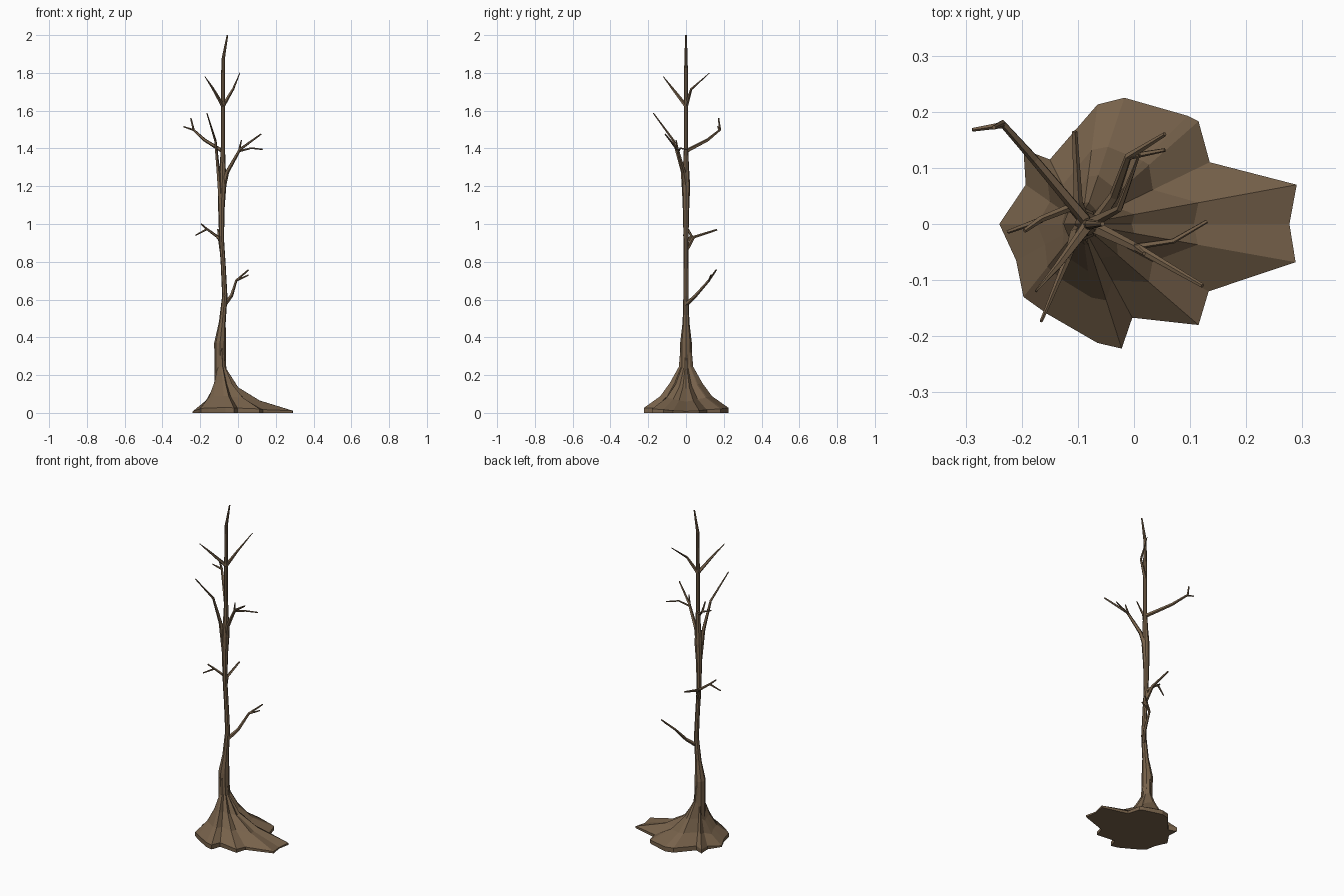
import bpy, bmesh, math
from mathutils import Vector

if "Cube" in bpy.data.objects:
    bpy.data.objects.remove(bpy.data.objects["Cube"])

bark = bpy.data.materials.new("brown bark")
bark.diffuse_color = (0.185, 0.122, 0.07, 1)
bark.use_nodes = True
bark.node_tree.nodes["Principled BSDF"].inputs["Base Color"].default_value = bark.diffuse_color


def finish(bm, name):
    bmesh.ops.recalc_face_normals(bm, faces=bm.faces)
    me = bpy.data.meshes.new(name)
    bm.to_mesh(me)
    bm.free()
    me.materials.append(bark)
    ob = bpy.data.objects.new(name, me)
    bpy.context.collection.objects.link(ob)


def bridge(bm, a, b):
    n = len(a)
    for i in range(n):
        bm.faces.new((a[i], a[(i + 1) % n], b[(i + 1) % n], b[i]))


def add_tube(bm, pts, radii, sides):
    """Tapered flat-sided tube along a polyline, with a frame carried along."""
    pts = [Vector(p) for p in pts]
    dirs = [(b - a).normalized() for a, b in zip(pts, pts[1:])]
    prev = Vector((0, 0, 1))
    u, v = Vector((1, 0, 0)), Vector((0, 1, 0))
    rings = []
    for i, (p, r) in enumerate(zip(pts, radii)):
        d = (dirs[max(i - 1, 0)] + dirs[min(i, len(dirs) - 1)]).normalized()
        q = prev.rotation_difference(d)
        u, v, prev = q @ u, q @ v, d
        angles = [2 * math.pi * k / sides for k in range(sides)]
        rings.append([bm.verts.new(p + r * (u * math.cos(a) + v * math.sin(a)))
                      for a in angles])
    for a, b in zip(rings, rings[1:]):
        bridge(bm, a, b)
    bm.faces.new(rings[0])
    bm.faces.new(rings[-1])


def branch(name, pts, r0, r1, forks=()):
    bm = bmesh.new()
    n = len(pts) - 1
    add_tube(bm, pts, [r0 + (r1 - r0) * i / n for i in range(n + 1)], 5)
    for f in forks:
        m = len(f) - 1
        add_tube(bm, f, [0.006 - 0.0025 * i / m for i in range(m + 1)], 5)
    finish(bm, name)


# Flared roots: a star outline shrinking upward into the trunk
outline = [(.29, .07), (.135, .11), (.115, .183), (.095, .193), (-.017, .225),
           (-.065, .213), (-.15, .115), (-.197, .133), (-.193, .07), (-.24, 0),
           (-.21, -.065), (-.197, -.13), (-.155, -.16), (-.065, -.212),
           (-.022, -.222), (-.003, -.167), (.115, -.18), (.133, -.12),
           (.288, -.068), (.277, 0)]
cx = -0.093
bm = bmesh.new()
# share of outline, extra share at the sides, height, extra height at the sides
levels = [(1, 0, 0, 0), (1, 0, .008, .02), (.54, .08, .06, .03),
          (.24, .16, .13, .03), (.08, .1, .23, .015)]
rings = []
for f, df, z, dz in levels:
    ring = []
    for x, y in outline:
        s = abs(y) / math.hypot(x - cx, y)
        k = f + df * s * s
        ring.append(bm.verts.new((cx + (x - cx) * k, y * k, z + dz * s)))
    rings.append(ring)
# top ring: narrow circle meeting the trunk
rings.append([bm.verts.new((-.095 + .026 * math.cos(a), .03 * math.sin(a), .34))
              for a in (math.atan2(y, x - cx) for x, y in outline)])
for a, b in zip(rings, rings[1:]):
    bridge(bm, a, b)
bm.faces.new(rings[0])
bm.faces.new(rings[-1])
finish(bm, "roots")

# Trunk: (x, y, z, radius)
trunk = [(-.095, 0, .15, .03), (-.095, 0, .24, .03), (-.095, 0, .37, .031),
         (-.083, 0, .48, .018), (-.07, 0, .62, .014), (-.078, 0, .78, .013),
         (-.087, 0, .92, .013), (-.088, 0, 1.08, .017), (-.084, 0, 1.2, .022),
         (-.081, 0, 1.3, .016), (-.08, 0, 1.41, .011), (-.08, 0, 1.63, .011),
         (-.079, 0, 1.87, .009), (-.056, 0, 2.0, .004)]
bm = bmesh.new()
add_tube(bm, [t[:3] for t in trunk], [t[3] for t in trunk], 8)
finish(bm, "trunk")

# Branches with their forks, from the lowest up
branch("low_branch",
       [(-.07, 0, .575), (-.035, .05, .62), (-.01, .12, .7), (.055, .16, .757)],
       .012, .004, [[(-.01, .12, .7), (.055, .132, .73)]])
branch("back_branch",
       [(-.088, 0, .86), (-.1, .04, .93), (-.106, .165, .97)], .012, .005)
branch("left_twig",
       [(-.088, .005, .91), (-.112, .03, .935), (-.167, .008, .975), (-.195, -.012, 1.0)],
       .01, .004, [[(-.165, .008, .973), (-.225, -.014, .94)]])
branch("right_branch",
       [(-.078, 0, 1.2), (-.058, -.012, 1.275), (.01, -.045, 1.395), (.122, -.11, 1.476)],
       .015, .004,
       [[(.002, -.04, 1.385), (.07, -.03, 1.402), (.13, .005, 1.395)],
        [(.005, -.043, 1.39), (.018, -.053, 1.445)]])
branch("front_branch",
       [(-.09, -.003, 1.1), (-.105, -.018, 1.28), (-.12, -.065, 1.44), (-.165, -.173, 1.587)],
       .014, .003)
branch("left_branch",
       [(-.08, 0, 1.385), (-.177, .115, 1.445), (-.235, .18, 1.498), (-.25, .172, 1.56)],
       .011, .004, [[(-.232, .177, 1.496), (-.288, .168, 1.515)]])
branch("upper_left_branch",
       [(-.08, 0, 1.625), (-.135, -.074, 1.72), (-.175, -.12, 1.78)], .011, .002)
branch("upper_right_branch",
       [(-.08, 0, 1.625), (-.026, .028, 1.715), (.01, .125, 1.8)], .011, .002)
